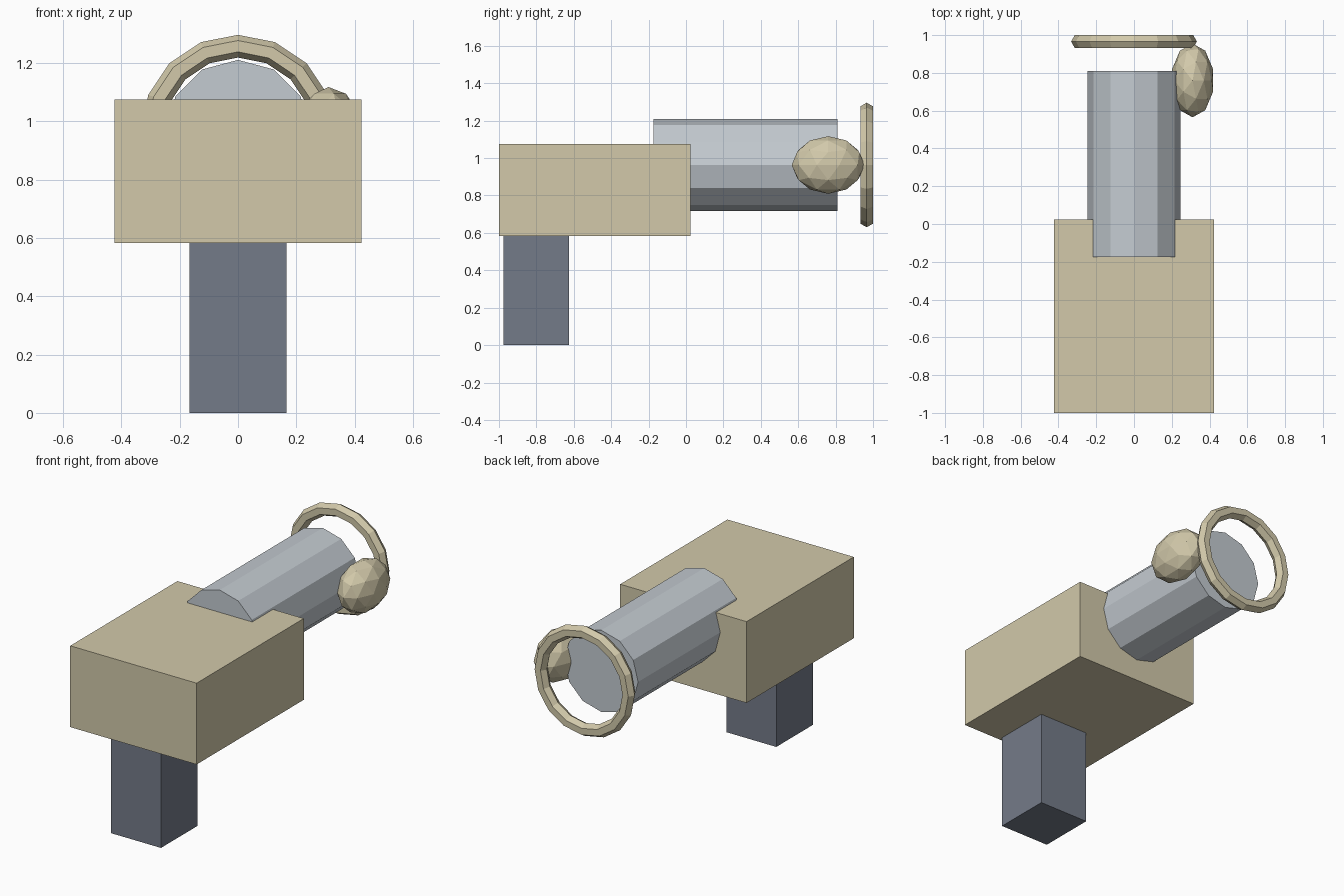
import bpy
from math import pi

default_cube = bpy.data.objects.get("Cube")
if default_cube:
    bpy.data.objects.remove(default_cube, do_unlink=True)


def make_material(name, rgb):
    """Flat material from 0-255 display colour, stored as linear values."""
    colour = [((c / 255 + 0.055) / 1.055) ** 2.4 for c in rgb] + [1.0]
    mat = bpy.data.materials.new(name)
    mat.use_nodes = True
    mat.diffuse_color = colour
    mat.node_tree.nodes["Principled BSDF"].inputs["Base Color"].default_value = colour
    return mat


def finish(name, mat):
    """Name and colour the newly added primitive, keeping its faces flat."""
    obj = bpy.context.object
    obj.name = obj.data.name = name
    obj.data.materials.append(mat)
    bpy.ops.object.transform_apply(location=False, rotation=True, scale=True)
    bpy.ops.object.shade_flat()
    return obj


def box(name, mat, x, y, z):
    """Box from (min, max) ranges on each axis."""
    ranges = (x, y, z)
    bpy.ops.mesh.primitive_cube_add(size=1, location=[(a + b) / 2 for a, b in ranges])
    bpy.context.object.scale = [b - a for a, b in ranges]
    return finish(name, mat)


tan = make_material("warm tan", (210, 201, 170))
silver = make_material("pale silver", (196, 203, 209))
slate = make_material("slate grey", (116, 123, 137))

AXIS_Z = 0.963  # height of the barrel axis

# Body block and the grip below it
box("body", tan, (-0.423, 0.423), (-1.0, 0.025), (0.583, 1.075))
box("grip", slate, (-0.167, 0.167), (-0.975, -0.625), (0.0, 0.59))

# Twelve-sided barrel sunk into the body
bpy.ops.mesh.primitive_cylinder_add(vertices=12, radius=0.247, depth=0.985,
                                    location=(0, 0.318, AXIS_Z), rotation=(pi / 2, 0, 0))
finish("barrel", silver)

# Ring floating past the barrel's end
bpy.ops.mesh.primitive_torus_add(major_segments=16, minor_segments=6,
                                 major_radius=0.294, minor_radius=0.039,
                                 location=(0, 0.966, AXIS_Z), rotation=(pi / 2, 0, 0))
finish("muzzle_ring", tan)

# Faceted egg on the left of the barrel
bpy.ops.mesh.primitive_ico_sphere_add(subdivisions=2, radius=1,
                                      location=(0.31, 0.76, AXIS_Z))
bpy.context.object.scale = (0.114, 0.195, 0.154)
finish("side_egg", tan)
